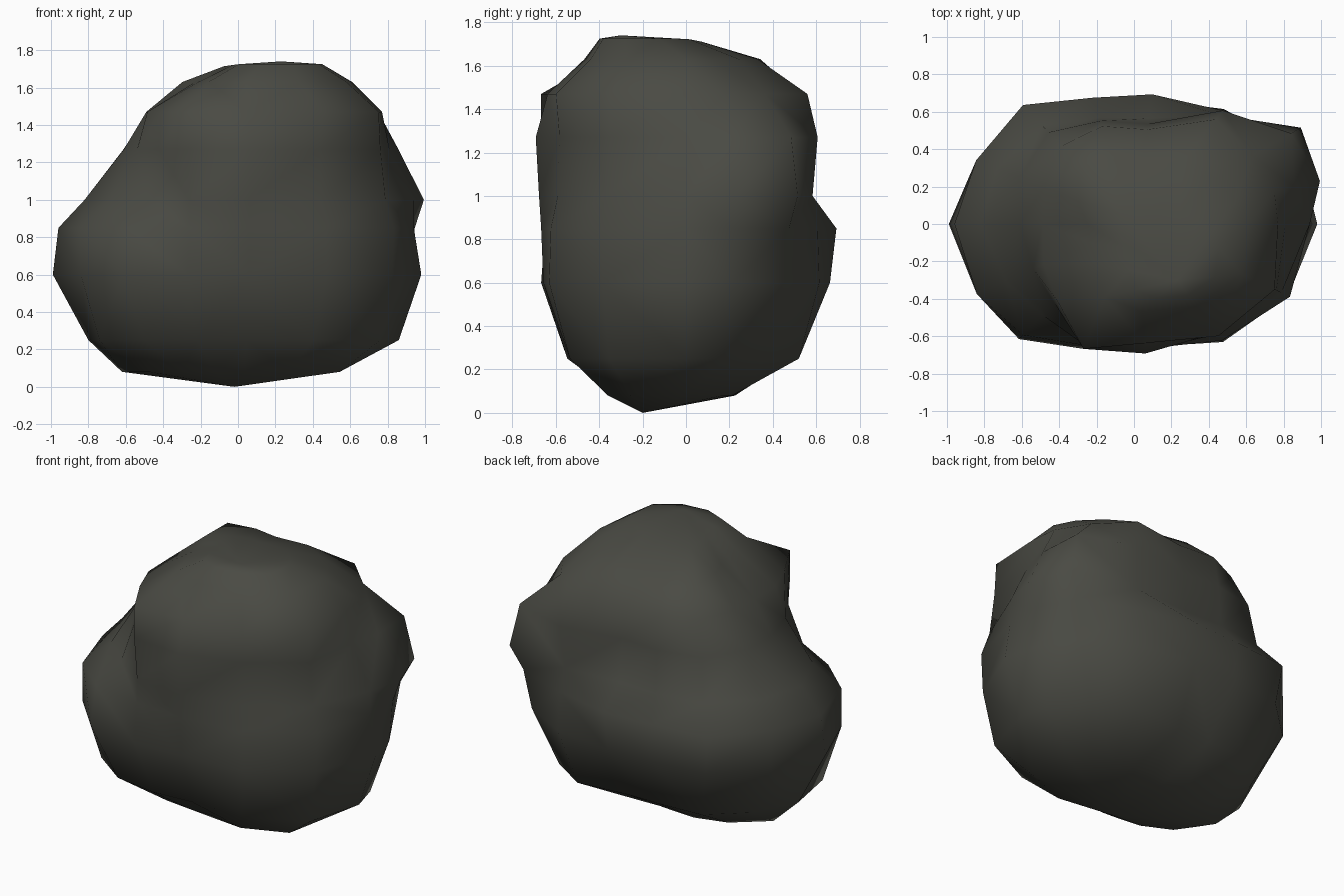
import bpy, bmesh, math
from mathutils import Vector

if "Cube" in bpy.data.objects:
    bpy.data.objects.remove(bpy.data.objects["Cube"])

# Directions (degrees from +x) shared by every horizontal slice of the boulder
ANGLES = [0, 13, 30, 52, 82, 108, 133, 158, 180, 204, 225, 248, 275, 307, 335]

# Slice height -> radius in each direction
SLICES = {
    0.08: [.46, .40, .34, .27, .21, .23, .31, .45, .62, .52, .42, .34, .32, .45, .60],
    0.25: [.86, .83, .74, .66, .49, .51, .64, .72, .80, .81, .71, .59, .53, .67, .84],
    0.60: [.98, .95, .90, .78, .67, .69, .83, .91, .99, .92, .87, .72, .66, .79, .91],
    0.85: [.94, .97, .95, .77, .70, .71, .87, .91, .96, .92, .84, .70, .67, .78, .92],
    1.00: [.94, 1.02, 1.03, .74, .57, .60, .72, .79, .82, .75, .69, .70, .68, .74, .87],
    1.27: [.81, .88, .97, .77, .54, .58, .67, .66, .61, .59, .60, .72, .695, .73, .84],
    1.47: [.77, .77, .73, .71, .51, .55, .57, .52, .49, .53, .58, .72, .64, .75, .83],
    1.63: [.61, .56, .49, .42, .32, .36, .43, .32, .25, .25, .30, .42, .47, .55, .64],
}
BOTTOM, CROWN = Vector((-.02, -.2, 0)), Vector((.23, -.3, 1.74))

stone = bpy.data.materials.new("dark_grey_stone")
stone.diffuse_color = (.068, .069, .057, 1)
stone.use_nodes = True
stone.node_tree.nodes["Principled BSDF"].inputs["Base Color"].default_value = stone.diffuse_color

# Boulder: rings joined by faces, closed by a fan at each end
bm = bmesh.new()
rings = [[bm.verts.new((r * math.cos(math.radians(a)), r * math.sin(math.radians(a)), z))
          for a, r in zip(ANGLES, radii)] for z, radii in SLICES.items()]
crown_ring = []
for v in rings[-1]:
    p = v.co.lerp(CROWN, .42)
    p.z = 1.725 - .2 * max(0, p.y) - .15 * max(0, -p.x)
    crown_ring.append(bm.verts.new(p))
rings.append(crown_ring)

n = len(ANGLES)
for low, high in zip(rings, rings[1:]):
    for i in range(n):
        j = (i + 1) % n
        bm.faces.new((low[i], low[j], high[j], high[i]))
for ring, tip in ((rings[0], BOTTOM), (rings[-1], CROWN)):
    pole = bm.verts.new(tip)
    for i in range(n):
        bm.faces.new((ring[i], ring[(i + 1) % n], pole))
bmesh.ops.triangulate(bm, faces=bm.faces[:])
bmesh.ops.recalc_face_normals(bm, faces=bm.faces[:])
for f in bm.faces:
    f.smooth = True

mesh = bpy.data.meshes.new("boulder")
bm.to_mesh(mesh)
bm.free()
mesh.materials.append(stone)
bpy.context.collection.objects.link(bpy.data.objects.new("boulder", mesh))
